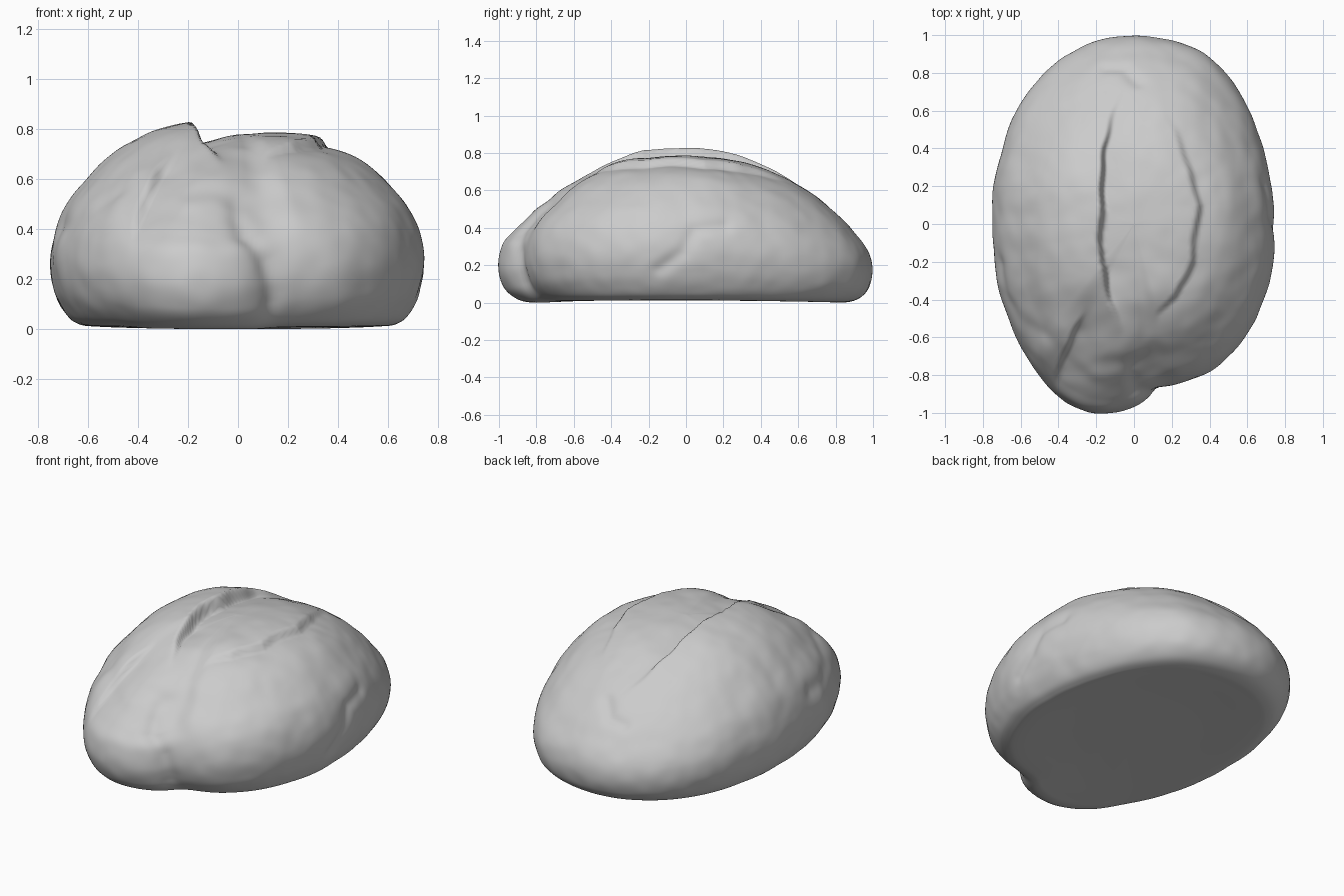
import bpy, bmesh, math
from mathutils import Vector, noise

if "Cube" in bpy.data.objects:
    bpy.data.objects.remove(bpy.data.objects["Cube"])

SEG, SUB = 320, 12

# top-view outline, counter-clockwise from +x, including the front bulge
OUTLINE = [(.74, 0), (.715, .25), (.665, .45), (.57, .68), (.38, .9), (.2, .975), (0, 1),
           (-.2, .97), (-.42, .85), (-.6, .64), (-.7, .38), (-.745, .05), (-.735, -.2),
           (-.68, -.45), (-.58, -.68), (-.44, -.875), (-.34, -.96), (-.2, -1.01), (-.05, -.99),
           (.06, -.94), (.13, -.865), (.22, -.85), (.4, -.785), (.56, -.64), (.69, -.38), (.745, -.12)]

# cross-sections from the base centre over the rim to the crown: (radius fraction, height)
SIDE = [(0, .03), (.45, .028), (.76, .022), (.86, .035), (.92, .075), (.975, .16), (1, .27), (.98, .38),
        (.92, .49), (.82, .58), (.67, .68), (.48, .745), (.24, .78), (0, .79)]
BACK = [(0, .03), (.45, .026), (.76, .014), (.86, .012), (.93, .035), (.98, .09), (1, .18), (.98, .27),
        (.92, .36), (.82, .475), (.65, .61), (.45, .71), (.23, .77), (0, .79)]
FRONT = [(0, .03), (.45, .026), (.74, .014), (.84, .012), (.91, .035), (.97, .09), (1, .19), (.98, .31),
         (.92, .385), (.82, .475), (.68, .605), (.45, .715), (.23, .77), (0, .79)]


def lerp_table(table, x):
    if x <= table[0][0]:
        return table[0][1]
    for (a, u), (b, v) in zip(table, table[1:]):
        if x <= b:
            return u + (v - u) * (x - a) / (b - a)
    return table[-1][1]


def smooth(a, b, x):
    t = max(0, min(1, (x - a) / (b - a)))
    return t * t * (3 - 2 * t)


def spline(pts, t):
    i = min(int(t), len(pts) - 2)
    f = t - i
    p = [pts[max(0, min(len(pts) - 1, i + k))] for k in (-1, 0, 1, 2)]
    return [.5 * (2 * b + (c - a) * f + (2 * a - 5 * b + 4 * c - d) * f * f
                  + (3 * b - a - 3 * c + d) * f ** 3) for a, b, c, d in zip(*p)]


def end_weight(a):
    """How much of the end section applies; the front one belongs mostly to the bulge."""
    w = math.sin(a) ** 2
    if a < math.pi:
        return w
    bulge = 1 - smooth(14, 28, abs(math.degrees(a) - 259))
    return w * (.4 + .6 * bulge)


# radius as a function of angle, softened
polar = sorted((math.atan2(y, x) % math.tau, math.hypot(x, y)) for x, y in OUTLINE)
polar = [(polar[-1][0] - math.tau, polar[-1][1])] + polar + [(polar[0][0] + math.tau, polar[0][1])]
radius = [lerp_table(polar, math.tau * i / SEG) for i in range(SEG)]
for _ in range(12):
    radius = [(radius[i - 1] + 2 * radius[i] + radius[(i + 1) % SEG]) / 4 for i in range(SEG)]

# split crust edges: (y, x) line, y limits, rise on left, drop on right, falloffs
LEFT_SPLIT = [(-.55, -.06), (-.4, -.13), (-.2, -.17), (.1, -.175), (.4, -.16), (.6, -.1), (.8, -.03)]
RIGHT_SPLIT = [(-.47, .12), (-.38, .22), (-.2, .31), (-.05, .33), (.1, .34), (.2, .32), (.3, .29), (.5, .22), (.65, .14)]
FRONT_SPLIT = [(-.9, -.44), (-.7, -.37), (-.48, -.27)]
STEPS = [(LEFT_SPLIT, -.6, -.2, .15, .75, .06, .03, .38, .12),
         (RIGHT_SPLIT, -.55, -.3, .2, .65, .025, .012, .2, .08),
         (FRONT_SPLIT, -1.2, -1.0, -.65, -.42, .03, .015, .2, .12)]

# creases and dents: points, depth, width
CREASES = [([(-.28, -.56, .6), (-.18, -.7, .53), (0, -.72, .53)], .015, .06),
           ([(-.02, -.76, .48), (.02, -.87, .38), (.1, -.88, .28), (.14, -.87, .15), (.15, -.83, .02)], .018, .045),
           ([(.74, -.14, .19), (.74, -.02, .28), (.72, .05, .4), (.69, .2, .42)], .012, .04),
           ([(-.7, -.22, .42), (-.66, -.36, .4), (-.55, -.52, .44), (-.46, -.57, .52)], .012, .05),
           ([(-.15, .83, .46), (-.05, .82, .47), (.02, .74, .53)], .012, .035),
           ([(-.2, -.8, .5), (-.05, -.79, .49)], -.008, .06)]


def crease(p, pts, depth, width):
    best = 9
    for a, b in zip(pts, pts[1:]):
        a, b = Vector(a), Vector(b)
        t = max(0, min(1, (p - a).dot(b - a) / (b - a).length_squared))
        best = min(best, (p - a.lerp(b, t)).length)
    return -depth * math.exp(-(best / width) ** 2)


# loaf shell built from rings
bm = bmesh.new()
last = (len(SIDE) - 1) * SUB
rings = []
for j in range(last + 1):
    t = j / SUB
    s, b, f = spline(SIDE, t), spline(BACK, t), spline(FRONT, t)
    if j in (0, last):
        rings.append([bm.verts.new((0, 0, s[1]))])
        continue
    ring = []
    for i in range(SEG):
        a = math.tau * i / SEG
        e = b if a < math.pi else f
        w = end_weight(a)
        r = radius[i] * (s[0] * (1 - w) + e[0] * w)
        ring.append(bm.verts.new((r * math.cos(a), r * math.sin(a), s[1] * (1 - w) + e[1] * w)))
    rings.append(ring)
for lo, hi in zip(rings, rings[1:]):
    for i in range(SEG):
        k = (i + 1) % SEG
        quad = [lo[i % len(lo)], lo[k % len(lo)], hi[k % len(hi)], hi[i % len(hi)]]
        bm.faces.new(list(dict.fromkeys(quad)))
bmesh.ops.recalc_face_normals(bm, faces=bm.faces)
bm.normal_update()

# surface detail: dents, gentle lumps, and the torn crust steps
moves = []
for v in bm.verts:
    p = v.co.copy()
    mask = smooth(.02, .12, p.z)
    d = sum(crease(p, *c) for c in CREASES)
    d += .005 * noise.noise(p * 4) + .003 * noise.noise(p * 11)
    up = 0
    for line, y0, y1, y2, y3, rise, drop, wl, wr in STEPS:
        win = smooth(y0, y1, p.y) * (1 - smooth(y2, y3, p.y)) * smooth(.25, .6, p.z)
        if win:
            x = p.x - lerp_table(line, p.y) - .02 * noise.noise(Vector((0, p.y * 6, 3)))
            k = smooth(-.018, .018, x)
            up += win * ((1 - k) * rise * math.exp(-(x / wl) ** 2) - k * drop * math.exp(-(x / wr) ** 2))
    moves.append((v, v.normal * d * mask + Vector((0, 0, up))))
for v, m in moves:
    v.co += m
low = min(v.co.z for v in bm.verts)
for v in bm.verts:
    v.co.z -= low

mesh = bpy.data.meshes.new("bread_loaf")
bm.to_mesh(mesh)
bm.free()
loaf = bpy.data.objects.new("bread_loaf", mesh)
bpy.context.collection.objects.link(loaf)
for poly in mesh.polygons:
    poly.use_smooth = True
